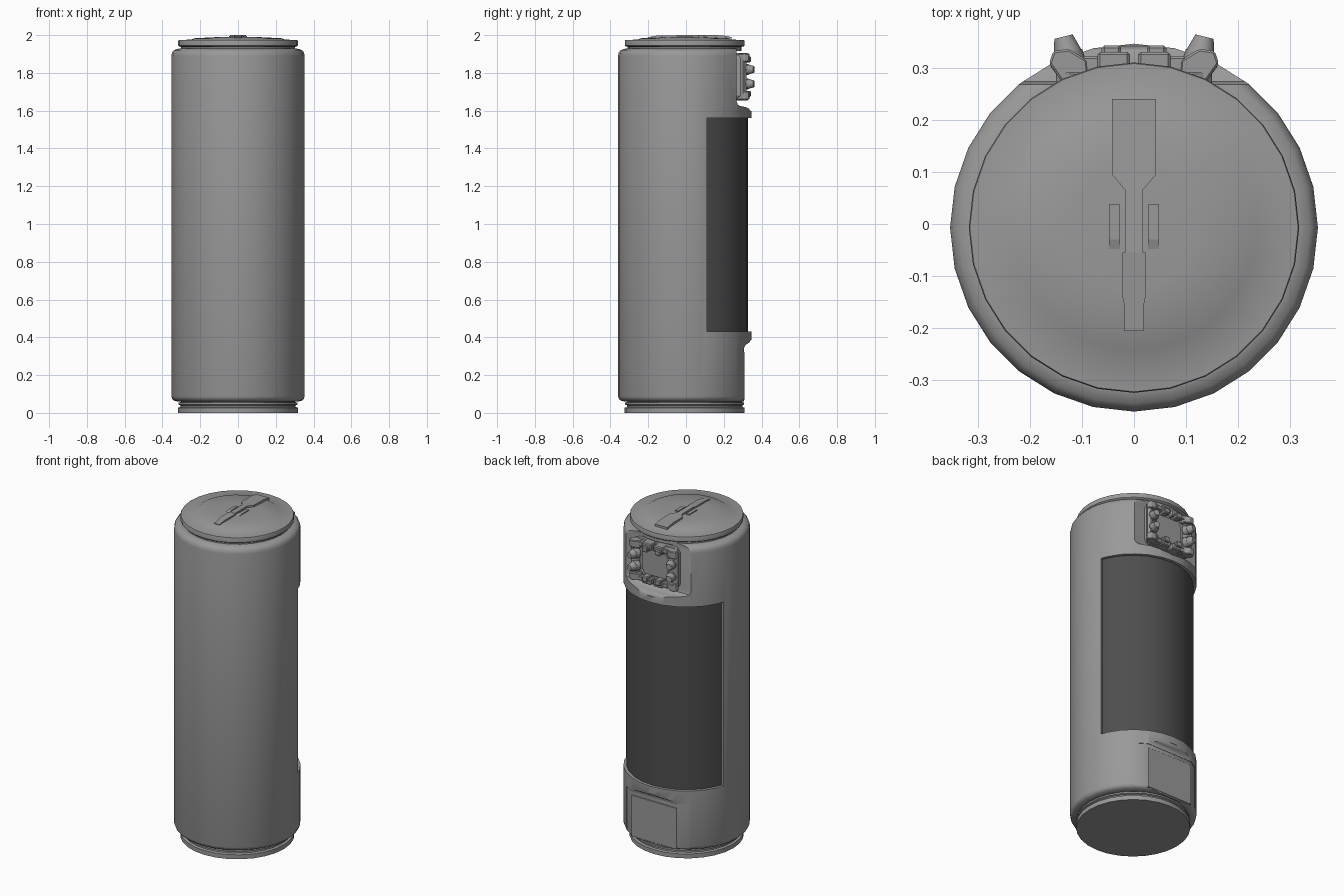
import bpy, bmesh, math
from mathutils import Vector

if "Cube" in bpy.data.objects:
    bpy.data.objects.remove(bpy.data.objects["Cube"])

SIDES = 28
CY = -0.007          # axis of the can in y
STEP = 2 * math.pi / SIDES


def material(name, v):
    m = bpy.data.materials.new(name)
    m.diffuse_color = (v, v, v, 1)
    m.use_nodes = True
    m.node_tree.nodes["Principled BSDF"].inputs["Base Color"].default_value = m.diffuse_color
    return m


SHELL = material("mid_grey", .32)
DARK = material("dark_grey", .075)


def finish(name, bm, bevel=0.0):
    bmesh.ops.recalc_face_normals(bm, faces=bm.faces)
    me = bpy.data.meshes.new(name)
    bm.to_mesh(me)
    bm.free()
    me.materials.append(SHELL)
    ob = bpy.data.objects.new(name, me)
    bpy.context.collection.objects.link(ob)
    if bevel:
        m = ob.modifiers.new("bevel", 'BEVEL')
        m.width, m.segments, m.limit_method = bevel, 1, 'ANGLE'
    return ob


def smooth(ob, angle=35):
    bpy.ops.object.select_all(action='DESELECT')
    ob.select_set(True)
    bpy.context.view_layer.objects.active = ob
    bpy.ops.object.shade_smooth_by_angle(angle=math.radians(angle))


def lathe(name, profile):
    bm = bmesh.new()
    rings = [[bm.verts.new((r * math.sin(i * STEP), CY - r * math.cos(i * STEP), z))
              for i in range(SIDES)] for r, z in profile]
    for a, b in zip(rings, rings[1:]):
        for i in range(SIDES):
            j = (i + 1) % SIDES
            bm.faces.new((a[i], a[j], b[j], b[i]))
    bm.faces.new(rings[0])
    bm.faces.new(rings[-1])
    return finish(name, bm)


def prism(name, pts, lo, hi, axis, bevel=0.0):
    place = {'x': lambda a, b, h: (h, a, b),
             'y': lambda a, b, h: (a, h, b),
             'z': lambda a, b, h: (a, b, h)}[axis]
    bm = bmesh.new()
    A = [bm.verts.new(place(a, b, lo)) for a, b in pts]
    B = [bm.verts.new(place(a, b, hi)) for a, b in pts]
    bm.faces.new(A)
    bm.faces.new(B)
    for i in range(len(pts)):
        j = (i + 1) % len(pts)
        bm.faces.new((A[i], A[j], B[j], B[i]))
    return finish(name, bm, bevel)


def box(name, x0, x1, y0, y1, z0, z1, bevel=0.0):
    return prism(name, [(x0, y0), (x1, y0), (x1, y1), (x0, y1)], z0, z1, 'z', bevel)


def arc_outline(r0, r1, half):
    k = int(half / STEP)
    ang = [-half] + [i * STEP for i in range(-k, k + 1)] + [half]
    p = lambda r, a: (r * math.sin(a), CY + r * math.cos(a))
    return [p(r0, a) for a in ang] + [p(r1, a) for a in reversed(ang)]


def cut(ob, cutter):
    cutter.hide_render = True
    m = ob.modifiers.new("cut", 'BOOLEAN')
    m.operation, m.object, m.solver = 'DIFFERENCE', cutter, 'EXACT'
    bpy.context.view_layer.objects.active = ob
    bpy.ops.object.modifier_apply(modifier=m.name)
    bpy.data.objects.remove(cutter)


# main shell with rounded shoulders
body = lathe("body", [(.318, .06), (.338, .065), (.348, .073), (.353, .088),
                      (.353, 1.89), (.349, 1.908), (.338, 1.921), (.315, 1.928)])
# panel recess, flat pod seat at the top, shallow hatch area at the bottom
HALF = math.radians(70.5)
cut(body, prism("panel_cutter", arc_outline(.325, .5, HALF), .43, 1.56, 'z'))
lip = [(.268, .03), (.273, .012), (.285, .003), (.315, -.003), (.333, -.011),
       (.342, -.025), (.5, -.026)]
cut(body, prism("upper_cutter", [(.5, 2.2), (.268, 2.2)] + [(y, 1.622 + d) for y, d in lip],
                -.5, .5, 'x'))
low = [(.309, .345), (.313, .357), (.325, .366), (.336, .373), (.342, .385), (.5, .386)]
cut(body, prism("lower_cutter", [(.5, -.2), (.309, -.2)] + low, -.5, .5, 'x'))
inset = [(.212, .5), (.212, .27), (.154, .307)]
cut(body, prism("inset_cutter", inset + [(-x, y) for x, y in reversed(inset)],
                -.2, .345, 'z'))
smooth(body)

# dark wrap-around panel
panel = prism("back_panel", arc_outline(.315, .335, HALF), .43, 1.56, 'z')
panel.data.materials.clear()
panel.data.materials.append(DARK)
smooth(panel)

# flat lower hatch
box("lower_hatch", -.155, .155, .27, .310, .068, .322, .002)

# base ring and lid
smooth(lathe("base", [(.318, 0), (.318, .027), (.305, .031), (.305, .04),
                      (.315, .044), (.315, .054), (.303, .058), (.303, .075)]))
smooth(lathe("lid", [(.302, 1.915), (.302, 1.938), (.313, 1.941), (.317, 1.945),
                     (.317, 1.968), (.315, 1.973), (.245, 1.977), (.235, 1.983),
                     (.12, 1.989), (.02, 1.991)]))

# pull tab on the lid
half_tab = [(.017, -.055), (.017, .065), (.042, .095), (.042, .19), (.042, .24)]
tab = prism("pull_tab", half_tab + [(-x, y) for x, y in reversed(half_tab)], 1.984, 2.0, 'z')
half_bar = [(.018, -.205), (.018, -.16), (.022, -.14), (.022, -.055)]
bar = prism("pull_tab_stem", half_bar + [(-x, y) for x, y in reversed(half_bar)],
            1.98, 1.999, 'z')
for ob in (tab, bar):
    for v in ob.data.vertices:          # droop at both ends
        v.co.z -= max(0, abs(v.co.y - .02) - .165) * .18
for s in (-1, 1):
    x0, x1 = sorted((s * .027, s * .048))
    guide = prism("tab_guide", [(-.048, 1.98), (.037, 1.98), (.037, 1.996),
                                (-.03, 1.996), (-.048, 1.991)], x0, x1, 'x')

# instrument pod: backing plate, screen, frame
plate = [(-.13, 1.655), (.13, 1.655), (.15, 1.68), (.15, 1.88), (.13, 1.905),
         (-.13, 1.905), (-.15, 1.88), (-.15, 1.68)]
prism("pod_plate", plate, .26, .292, 'y', .004)
screen = [(-.07, 1.70), (.07, 1.70), (.092, 1.73), (.092, 1.83), (.07, 1.86),
          (-.07, 1.86), (-.092, 1.83), (-.092, 1.73)]
prism("pod_screen", screen, .285, .3, 'y', .003)

ZC = 1.78
for s in (-1, 1):
    # side rail
    rail = [(s * x, y) for x, y in [(.10, .265), (.135, .268), (.162, .305),
                                    (.15, .32), (.115, .312)]]
    prism("pod_side_rail", rail, 1.69, 1.87, 'z', .003)
    for t in (-1, 1):
        span = lambda a, b: sorted((ZC + t * a, ZC + t * b))
        # corner claw
        z0, z1 = span(.078, .122)
        claw = [(s * x, y) for x, y in [(.085, .268), (.135, .268), (.163, .308),
                                        (.155, .332), (.125, .336), (.09, .315)]]
        prism("pod_corner_claw", claw, z0, z1, 'z', .004)
        # edge blocks beside the centre line
        z0, z1 = span(.088, .125)
        x0, x1 = sorted((s * .008, s * .07))
        box("pod_edge_block", x0, x1, .27, .33, z0, z1, .005)
        z0, z1 = span(.075, .108)
        x0, x1 = sorted((s * .025, s * .062))
        box("pod_edge_cap", x0, x1, .29, .343, z0, z1, .005)
        x0, x1 = sorted((s * .065, s * .10))
        z0, z1 = span(.092, .12)
        box("pod_edge_link", x0, x1, .27, .322, z0, z1, .004)
        # tapered knob, leaning outwards
        axis = Vector((s * .25, 1, 0)).normalized()
        bm = bmesh.new()
        for r1, r2, depth, at in ((.031, .029, .03, .0), (.028, .018, .034, .03)):
            res = bmesh.ops.create_cone(bm, cap_ends=True, segments=12, radius1=r1,
                                        radius2=r2, depth=depth)
            bmesh.ops.translate(bm, verts=res['verts'], vec=(0, 0, at))
        rot = axis.to_track_quat('Z', 'Y').to_matrix()
        bmesh.ops.rotate(bm, verts=bm.verts, matrix=rot)
        bmesh.ops.translate(bm, verts=bm.verts, vec=(s * .124, .314, ZC + t * .038))
        smooth(finish("pod_knob", bm), 40)
